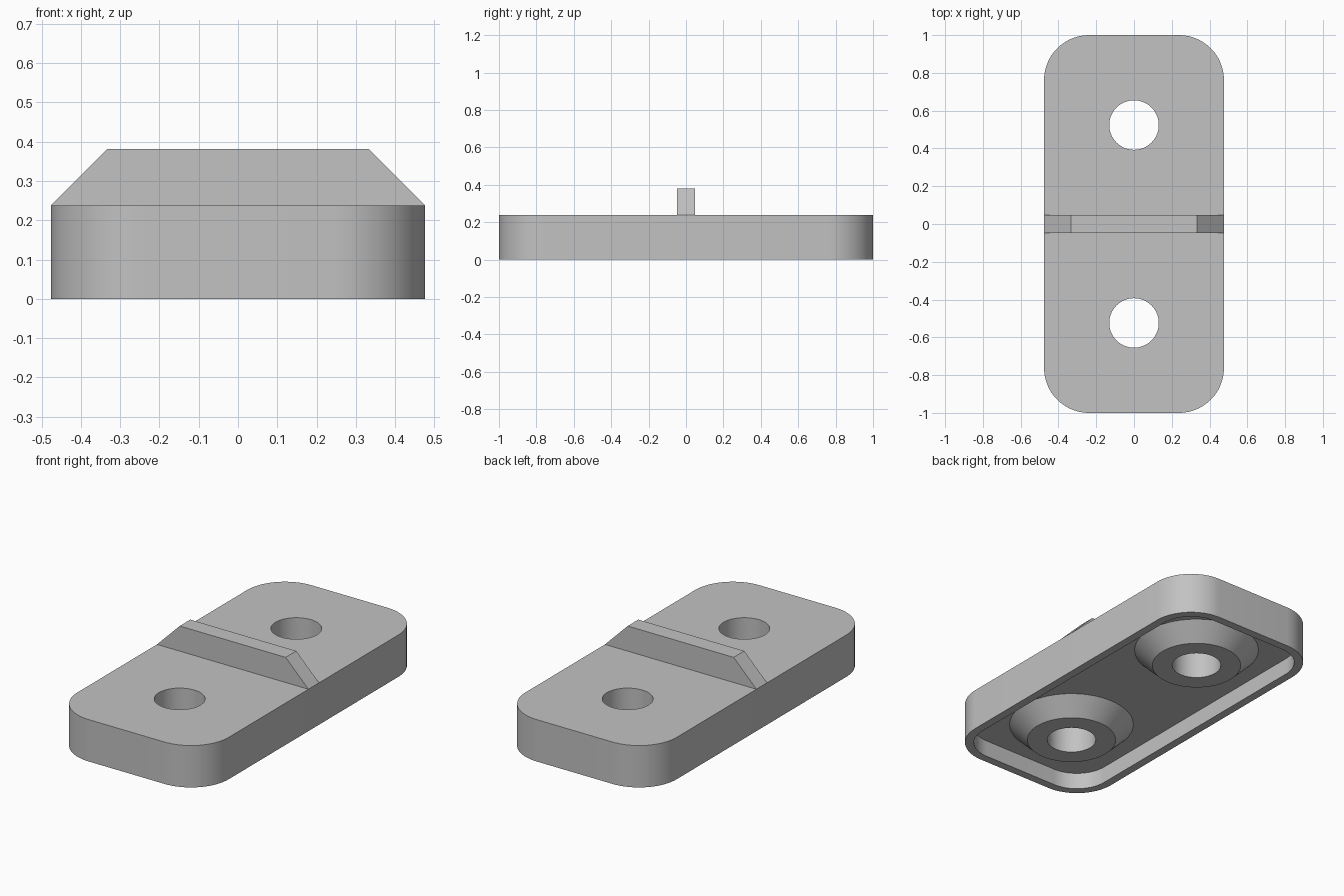
import bpy, bmesh, math

if "Cube" in bpy.data.objects:
    bpy.data.objects.remove(bpy.data.objects["Cube"], do_unlink=True)

MM = 2 / 42                      # design unit: the plate is 42 units long
HALF_W, HALF_L, HEIGHT = 10, 21, 5
CORNER, WALL, CAVITY = 5, 1, 2
HOLE_Y, HOLE_R, BOSS_TIP_R = 11, 2.75, 5

grey = bpy.data.materials.new("grey")
grey.use_nodes = True
colour = (0.54, 0.54, 0.54, 1)
grey.diffuse_color = colour
grey.node_tree.nodes["Principled BSDF"].inputs["Base Color"].default_value = colour


def finish(name, bm):
    bmesh.ops.recalc_face_normals(bm, faces=bm.faces[:])
    bmesh.ops.scale(bm, vec=(MM, MM, MM), verts=bm.verts[:])
    mesh = bpy.data.meshes.new(name)
    bm.to_mesh(mesh)
    bm.free()
    mesh.materials.append(grey)
    obj = bpy.data.objects.new(name, mesh)
    bpy.context.collection.objects.link(obj)
    return obj


def closed_loop(bm, points, z):
    verts = [bm.verts.new((x, y, z)) for x, y in points]
    for a, b in zip(verts, verts[1:] + verts[:1]):
        bm.edges.new((a, b))
    return verts


def rounded_rect(inset, steps=16):
    r = CORNER - inset
    points = []
    for i, (sx, sy) in enumerate([(1, 1), (-1, 1), (-1, -1), (1, -1)]):
        for k in range(steps + 1):
            a = math.pi / 2 * (i + k / steps)
            points.append((sx * (HALF_W - CORNER) + r * math.cos(a),
                           sy * (HALF_L - CORNER) + r * math.sin(a)))
    return points


def circle(radius, y, steps=64):
    angles = [2 * math.pi * k / steps for k in range(steps)]
    return [(radius * math.cos(a), y + radius * math.sin(a)) for a in angles]


def skin(bm, low, high):
    n = len(low)
    for i in range(n):
        j = (i + 1) % n
        bm.faces.new((low[i], low[j], high[j], high[i]))


def fill(bm, *loops):
    # Flat face bounded by the first loop, pierced by the others
    edges = [bm.edges.get((a, b)) for loop in loops
             for a, b in zip(loop, loop[1:] + loop[:1])]
    bmesh.ops.triangle_fill(bm, use_beauty=True, use_dissolve=False, edges=edges)


# Plate: rounded shell, hollow below, with two drilled conical bosses
bm = bmesh.new()
outer_low = closed_loop(bm, rounded_rect(0), 0)
outer_top = closed_loop(bm, rounded_rect(0), HEIGHT)
inner_low = closed_loop(bm, rounded_rect(WALL), 0)
inner_top = closed_loop(bm, rounded_rect(WALL), CAVITY)
skin(bm, outer_low, outer_top)
skin(bm, inner_low, inner_top)
skin(bm, outer_low, inner_low)
top_holes, boss_roots = [], []
for y in (-HOLE_Y, HOLE_Y):
    hole_low = closed_loop(bm, circle(HOLE_R, y), 0)
    hole_top = closed_loop(bm, circle(HOLE_R, y), HEIGHT)
    boss_tip = closed_loop(bm, circle(BOSS_TIP_R, y), 0)
    boss_root = closed_loop(bm, circle(BOSS_TIP_R + CAVITY, y), CAVITY)
    skin(bm, hole_low, hole_top)
    skin(bm, hole_low, boss_tip)
    skin(bm, boss_tip, boss_root)
    top_holes.append(hole_top)
    boss_roots.append(boss_root)
fill(bm, outer_top, *top_holes)
fill(bm, inner_top, *boss_roots)
plate = finish("plate", bm)

# Rib: trapezoid bar across the middle of the top
bm = bmesh.new()
profile = [(-HALF_W, HEIGHT), (HALF_W, HEIGHT), (7, HEIGHT + 3), (-7, HEIGHT + 3)]
front = [bm.verts.new((x, -1, z)) for x, z in profile]
back = [bm.verts.new((x, 1, z)) for x, z in profile]
skin(bm, front, back)
bm.faces.new(front)
bm.faces.new(back)
finish("cross_rib", bm)

# Smooth the round walls, keep the edges crisp
bpy.ops.object.select_all(action="DESELECT")
plate.select_set(True)
bpy.context.view_layer.objects.active = plate
bpy.ops.object.shade_smooth_by_angle(angle=math.radians(30))
